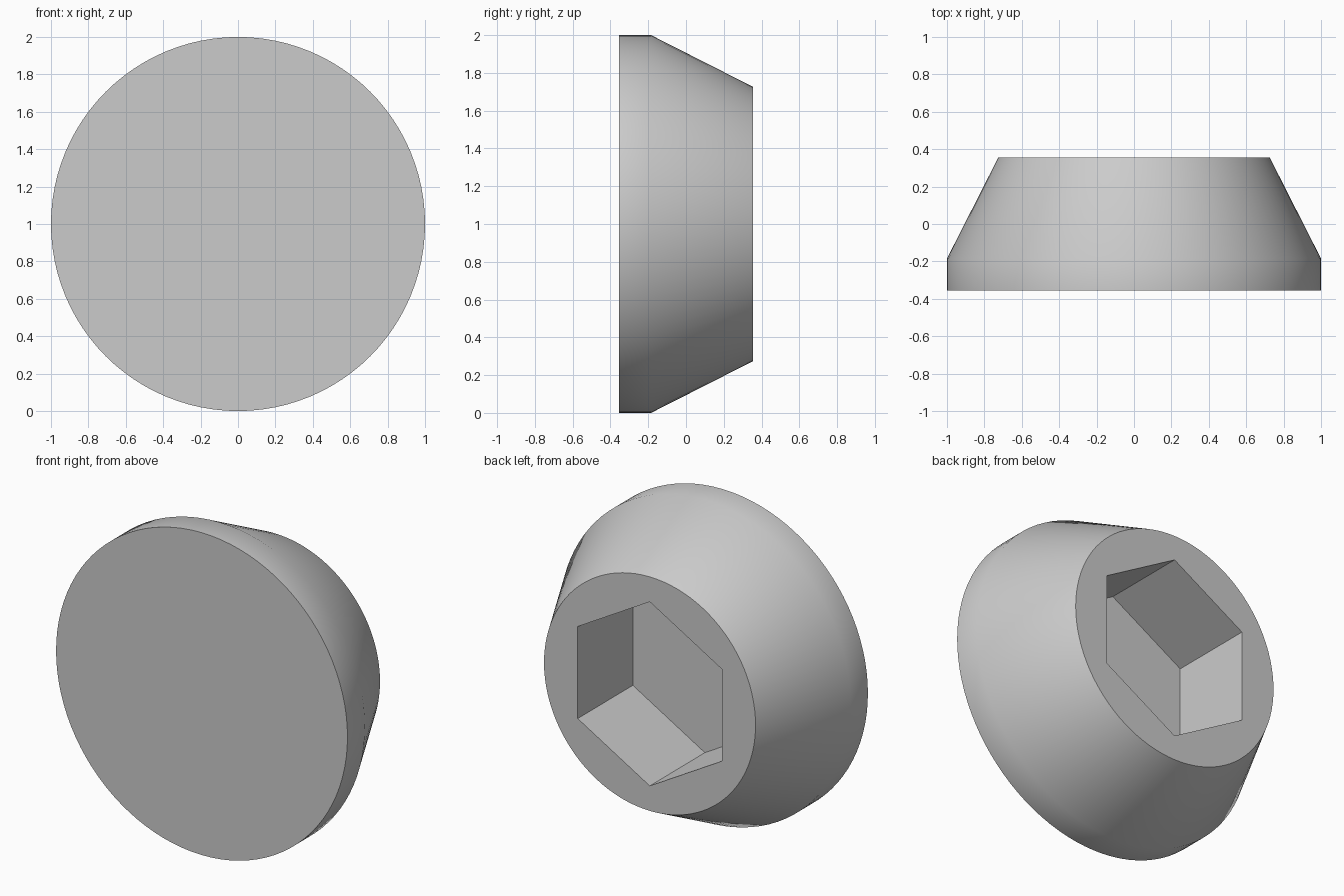
import bpy
import bmesh
from math import sin, cos, tau, radians

cube = bpy.data.objects.get("Cube")
if cube:
    bpy.data.objects.remove(cube)

FRONT, SHOULDER, BACK = -0.355, -0.185, 0.355
RIM_RADIUS, BACK_RADIUS, SOCKET_RADIUS = 1.0, 0.726, 0.571
SEGMENTS = 96

grey = bpy.data.materials.new("plain_grey")
grey.use_nodes = True
colour = (0.6, 0.6, 0.6, 1)
grey.diffuse_color = colour
grey.node_tree.nodes["Principled BSDF"].inputs["Base Color"].default_value = colour

bm = bmesh.new()


def ring(sides, radius, y):
    """Closed loop of vertices around the y axis, with one vertex at the top."""
    return [bm.verts.new((radius * sin(tau * i / sides), y,
                          1 + radius * cos(tau * i / sides))) for i in range(sides)]


def wall(a, b):
    """Band of quads between two rings."""
    for i in range(len(a)):
        j = (i + 1) % len(a)
        bm.faces.new((a[i], a[j], b[j], b[i]))


# Outer body: flat front, short cylindrical rim, tapered back
front = ring(SEGMENTS, RIM_RADIUS, FRONT)
shoulder = ring(SEGMENTS, RIM_RADIUS, SHOULDER)
back = ring(SEGMENTS, BACK_RADIUS, BACK)
bm.faces.new(front)
wall(front, shoulder)
wall(shoulder, back)

# Hexagonal socket sunk into the back
mouth = ring(6, SOCKET_RADIUS, BACK)
floor = ring(6, SOCKET_RADIUS, SHOULDER)
wall(mouth, floor)
bm.faces.new(floor)

# Flat back face around the socket mouth
open_edges = [e for e in bm.edges if e.is_boundary]
bmesh.ops.triangle_fill(bm, edges=open_edges, use_beauty=True, normal=(0, 1, 0))
bmesh.ops.recalc_face_normals(bm, faces=bm.faces)

mesh = bpy.data.meshes.new("socket_cap")
bm.to_mesh(mesh)
bm.free()
mesh.materials.append(grey)
cap = bpy.data.objects.new("socket_cap", mesh)
bpy.context.collection.objects.link(cap)

bpy.ops.object.select_all(action="DESELECT")
cap.select_set(True)
bpy.context.view_layer.objects.active = cap
bpy.ops.object.shade_smooth_by_angle(angle=radians(35))
